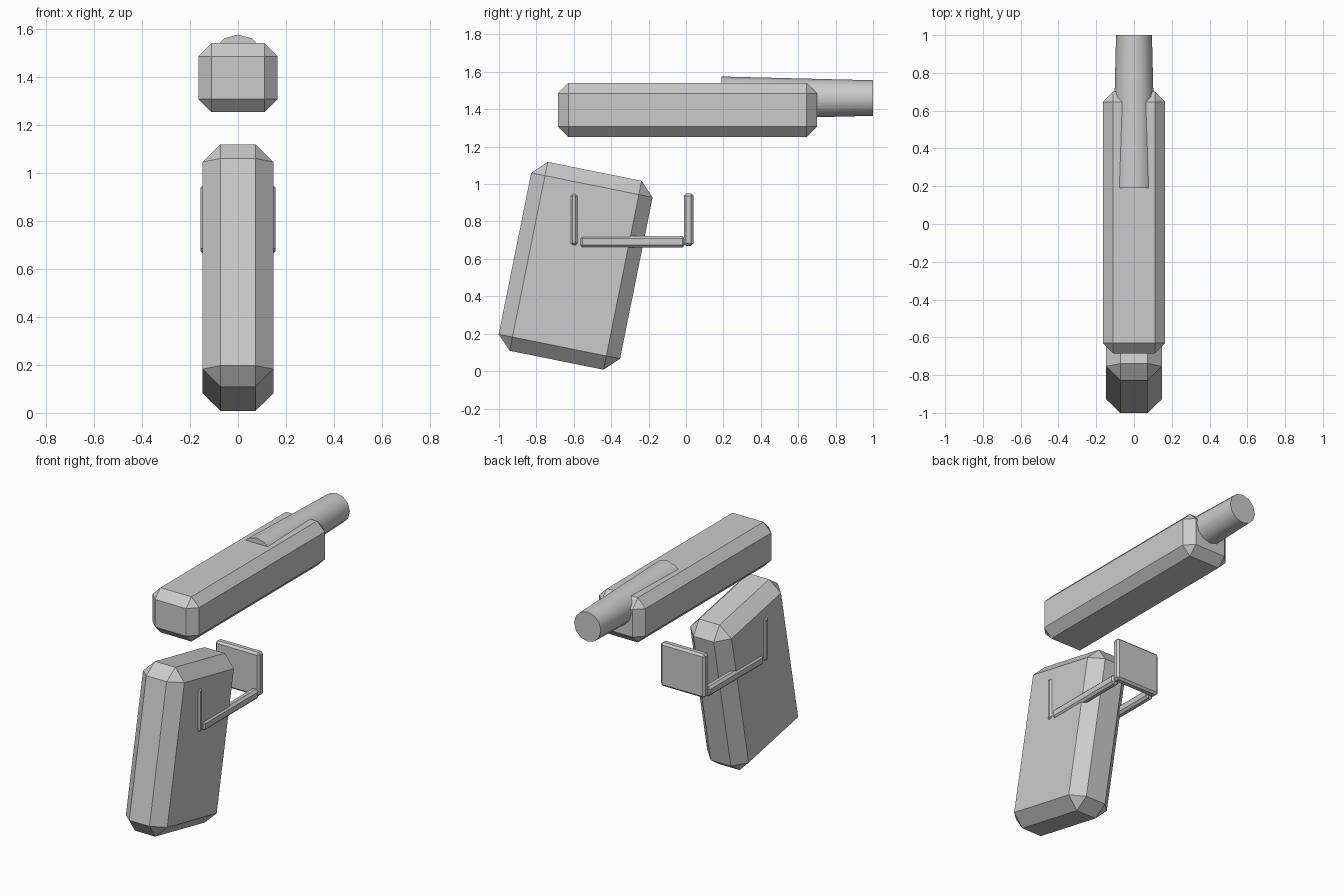
import bpy, bmesh, math
from mathutils import Matrix

if "Cube" in bpy.data.objects:
    bpy.data.objects.remove(bpy.data.objects["Cube"])


def bevelled_box(name, center, size, bevel, tilt=0.0):
    """Box with every edge cut by a flat chamfer, tilted about x."""
    bm = bmesh.new()
    bmesh.ops.create_cube(bm, size=1, matrix=Matrix.Diagonal((*size, 1)))
    bmesh.ops.bevel(bm, geom=bm.edges[:], offset=bevel, offset_type='OFFSET',
                    segments=1, profile=0.5, affect='EDGES')
    bmesh.ops.recalc_face_normals(bm, faces=bm.faces[:])
    mesh = bpy.data.meshes.new(name)
    bm.to_mesh(mesh)
    bm.free()
    obj = bpy.data.objects.new(name, mesh)
    obj.location = center
    obj.rotation_euler.x = tilt
    bpy.context.collection.objects.link(obj)
    return obj


# Upper slide body
bevelled_box("slide", (0, 0.008, 1.396), (0.33, 1.385, 0.287), 0.055)

# Leaning grip
bevelled_box("grip", (0, -0.59, 0.563), (0.294, 0.662, 1.03), 0.075,
             math.radians(-11.4))

# Guard: front plate, rear plate through the grip, two side rails
bevelled_box("guard_front", (0, 0.014, 0.81), (0.314, 0.052, 0.28), 0.013)
bevelled_box("guard_rear", (0, -0.598, 0.81), (0.314, 0.036, 0.272), 0.01)
for side, label in ((-1, "left"), (1, "right")):
    bevelled_box("guard_rail_" + label, (side * 0.132, -0.287, 0.691),
                 (0.05, 0.562, 0.062), 0.014)

# Tapered twelve-sided barrel, smooth shaded
bpy.ops.mesh.primitive_cone_add(vertices=12, radius1=0.115, radius2=0.095,
                                depth=0.81, location=(0, 0.595, 1.46),
                                rotation=(math.radians(-90), 0, 0))
barrel = bpy.context.object
barrel.name = "barrel"
bpy.ops.object.shade_smooth_by_angle(angle=math.radians(40))
